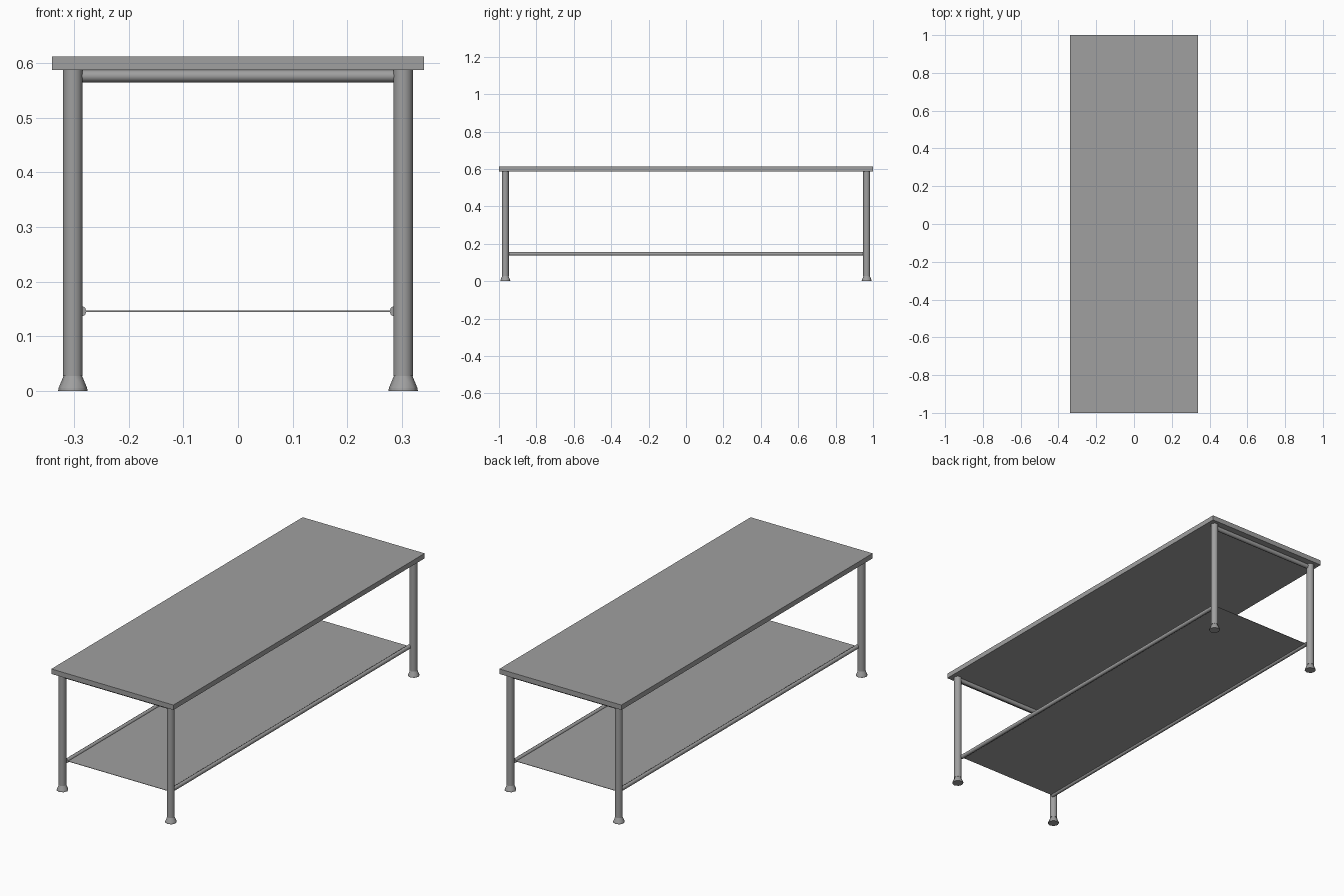
import bpy, bmesh, math
from mathutils import Matrix, Vector

if "Cube" in bpy.data.objects:
    bpy.data.objects.remove(bpy.data.objects["Cube"])

steel = bpy.data.materials.new("brushed steel grey")
steel.diffuse_color = (0.35, 0.35, 0.35, 1)
steel.use_nodes = True
steel.node_tree.nodes["Principled BSDF"].inputs["Base Color"].default_value = steel.diffuse_color


def finish(name, bm, smooth=False):
    bmesh.ops.recalc_face_normals(bm, faces=bm.faces)
    mesh = bpy.data.meshes.new(name)
    bm.to_mesh(mesh)
    bm.free()
    mesh.materials.append(steel)
    obj = bpy.data.objects.new(name, mesh)
    bpy.context.collection.objects.link(obj)
    if smooth:
        bpy.ops.object.select_all(action='DESELECT')
        obj.select_set(True)
        bpy.context.view_layer.objects.active = obj
        bpy.ops.object.shade_smooth_by_angle(angle=math.radians(50))
    return obj


def box(name, size, centre):
    bm = bmesh.new()
    bmesh.ops.create_cube(bm, size=1)
    bmesh.ops.scale(bm, vec=size, verts=bm.verts)
    bmesh.ops.translate(bm, vec=centre, verts=bm.verts)
    return finish(name, bm)


def tube(name, a, b, r1, r2, sides):
    """Straight or tapered tube from point a to point b."""
    a, b = Vector(a), Vector(b)
    turn = (b - a).to_track_quat('Z', 'Y').to_matrix().to_4x4()
    bm = bmesh.new()
    bmesh.ops.create_cone(bm, cap_ends=True, segments=sides, radius1=r1,
                          radius2=r2, depth=(b - a).length,
                          matrix=Matrix.Translation((a + b) / 2) @ turn)
    return finish(name, bm, True)


# Table top slab
box("table_top", (0.68, 2.0, 0.025), (0, 0, 0.5995))

# Thin lower shelf sheet hung between the side rails
box("lower_shelf", (0.574, 1.91, 0.002), (0, 0, 0.146))

LEG_X, LEG_Y = 0.302, 0.966
for sx, side in ((-1, "left"), (1, "right")):
    # Long rail carrying the shelf edge
    tube(f"{side}_shelf_rail", (sx * 0.287, -0.956, 0.146),
         (sx * 0.287, 0.956, 0.146), 0.01, 0.01, 8)
    for sy, end in ((-1, "front"), (1, "back")):
        x, y = sx * LEG_X, sy * LEG_Y
        # Round leg
        tube(f"{end}_{side}_leg", (x, y, 0.028), (x, y, 0.588), 0.0185, 0.0185, 10)
        # Flared foot: short neck and wide pad
        tube(f"{end}_{side}_foot", (x, y, 0.006), (x, y, 0.03), 0.026, 0.016, 8)
        tube(f"{end}_{side}_foot_pad", (x, y, 0), (x, y, 0.006), 0.027, 0.026, 8)

# Cross rails under the top at both ends
for sy, end in ((-1, "front"), (1, "back")):
    y = sy * 0.962
    tube(f"{end}_cross_rail", (-0.295, y, 0.576), (0.295, y, 0.576), 0.0115, 0.0115, 8)
